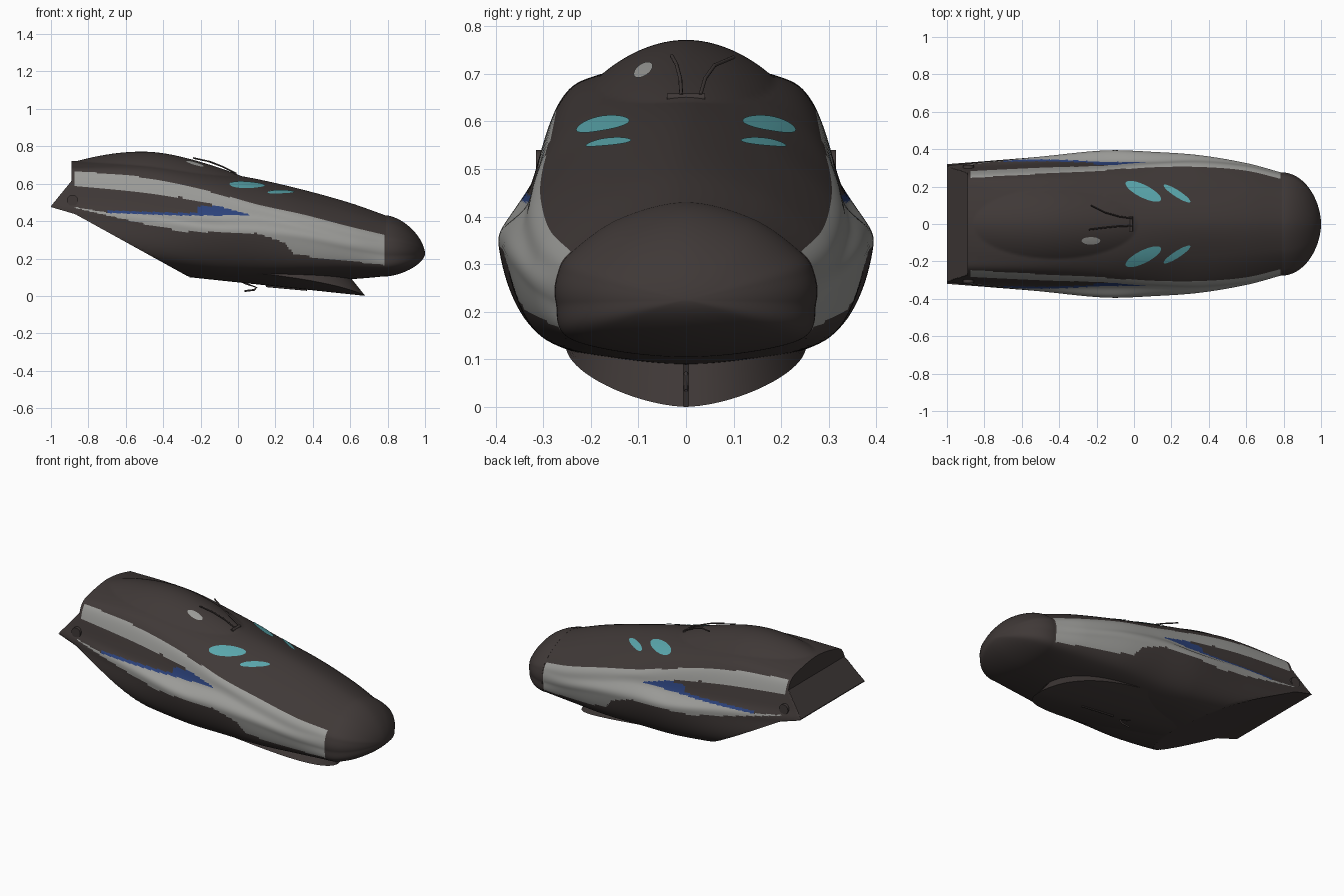
import bpy, bmesh, math
from mathutils import Vector
from mathutils.bvhtree import BVHTree

if "Cube" in bpy.data.objects:
    bpy.data.objects.remove(bpy.data.objects["Cube"])


def material(name, rgb):
    m = bpy.data.materials.new(name)
    m.diffuse_color = (*rgb, 1)
    m.use_nodes = True
    m.node_tree.nodes["Principled BSDF"].inputs["Base Color"].default_value = m.diffuse_color
    return m


DARK = material("dark_brown", (0.050, 0.040, 0.038))
GREY = material("light_grey", (0.33, 0.33, 0.315))
TEAL = material("lamp_teal", (0.10, 0.38, 0.41))
BLUE = material("stripe_blue", (0.025, 0.055, 0.20))


def make_object(name, bm, mats, angle=35):
    bmesh.ops.recalc_face_normals(bm, faces=bm.faces)
    me = bpy.data.meshes.new(name)
    bm.to_mesh(me)
    bm.free()
    ob = bpy.data.objects.new(name, me)
    bpy.context.collection.objects.link(ob)
    for m in mats:
        me.materials.append(m)
    bpy.ops.object.select_all(action='DESELECT')
    ob.select_set(True)
    bpy.context.view_layer.objects.active = ob
    bpy.ops.object.shade_smooth_by_angle(angle=math.radians(angle))
    return ob


def lerp(table, x):
    if x <= table[0][0]:
        return table[0][1]
    for (x0, a), (x1, b) in zip(table, table[1:]):
        if x <= x1:
            return a + (b - a) * (x - x0) / (x1 - x0)
    return table[-1][1]


# Hull stations: x, roof z, then (y, z) of shoulder, stripe top, side, widest, sill, and belly z
STATIONS = [
    (-1.00, .720, .17, .695, .250, .662, .295, .53, .312, .45, .29, .30, .20),
    (-0.50, .720, .18, .695, .270, .630, .325, .47, .360, .39, .31, .20, .12),
    (-0.15, .668, .17, .640, .285, .560, .332, .43, .393, .345, .30, .15, .10),
    (0.10, .625, .17, .583, .303, .490, .335, .42, .385, .33, .29, .14, .09),
    (0.35, .567, .17, .520, .305, .435, .340, .37, .366, .30, .29, .14, .09),
    (0.60, .497, .16, .455, .285, .370, .315, .31, .322, .25, .26, .14, .09),
    (0.79, .430, .14, .395, .240, .325, .268, .28, .272, .22, .235, .14, .105),
]


def station(x):
    """Cubic interpolation of the station table along x."""
    S = STATIONS
    i = max(k for k in range(len(S) - 1) if S[k][0] <= x + 1e-9)

    def slope(k, c):
        a, b = S[max(k - 1, 0)], S[min(k + 1, len(S) - 1)]
        return (b[c] - a[c]) / (b[0] - a[0])
    h = S[i + 1][0] - S[i][0]
    t = (x - S[i][0]) / h
    return [(2*t**3 - 3*t*t + 1) * S[i][c] + (t**3 - 2*t*t + t) * h * slope(i, c)
            + (3*t*t - 2*t**3) * S[i+1][c] + (t**3 - t*t) * h * slope(i + 1, c)
            for c in range(1, 13)]


def ring(x, sub=16):
    """Closed smooth cross-section as (y, z) pairs."""
    s = station(x)
    half = [(s[k], s[k + 1]) for k in range(1, 11, 2)]
    pts = [(0, s[0])] + half + [(0, s[11])] + [(-y, z) for y, z in reversed(half)]
    n, out = len(pts), []
    for i in range(n):
        p = [Vector(pts[(i + k) % n]) for k in (-1, 0, 1, 2)]
        for j in range(sub):
            t = j / sub
            out.append(0.5 * (2*p[1] + (p[2]-p[0])*t + (2*p[0]-5*p[1]+4*p[2]-p[3])*t*t
                              + (3*p[1]-p[0]-3*p[2]+p[3])*t**3))
    return out


def loft(rings):
    bm = bmesh.new()
    vs = [[bm.verts.new(p) for p in r] for r in rings]
    n = len(vs[0])
    for a, b in zip(vs, vs[1:]):
        for j in range(n):
            bm.faces.new((a[j], a[(j+1) % n], b[(j+1) % n], b[j]))
    bm.faces.new(vs[0])
    bm.faces.new(vs[-1])
    return bm


# Main body: lofted, with a cut-off belly, slanted tail and raised canopy
BELLY = [(-1, .475), (-.87, .437), (-.26, .10), (0, .08), (.79, .08)]
TAIL = [(-1, .48), (-.89, .615)]


def hull_ring(x):
    out = []
    for y, z in ring(x):
        r2 = ((x + .42) / .44) ** 2 + (y / .185) ** 2
        if z > .5 and r2 < 1:
            z += .053 * (1 - r2)
        if x < -.8899:
            z = min(z, lerp(TAIL, x))
        out.append((x, y, max(z, lerp(BELLY, x))))
    return out


xs = [-1 + .11 * i / 10 for i in range(11)] + [-.8895 + 1.6795 * i / 210 for i in range(211)]
body = loft([hull_ring(x) for x in xs])

# Side stripe limits, as height along x
UPPER = [(-.87, .667), (-.58, .645), (-.31, .60), (.06, .50), (.33, .44), (.6, .37), (.79, .325)]
LOWER = [(-.87, .47), (-.74, .44), (-.5, .385), (-.3, .345), (.1, .335), (.25, .285),
         (.3, .22), (.78, .165)]
GAP_TOP = [(-.87, .587), (-.58, .565), (-.31, .528), (-.12, .485), (.06, .435)]
GAP_LOW = [(-.87, .475), (-.685, .443), (-.31, .43), (.06, .43)]
for f in body.faces:
    c = f.calc_center_median()
    if -.87 < c.x < .78 and abs(f.normal.x) < .95 and lerp(LOWER, c.x) < c.z < lerp(UPPER, c.x):
        low = lerp(GAP_LOW, c.x)
        if c.x < .06 and low < c.z < lerp(GAP_TOP, c.x):
            strip = .05 if c.x > -.22 else .014
            f.material_index = 2 if c.x > -.7 and c.z < low + strip else 0
        else:
            f.material_index = 1
tree = BVHTree.FromBMesh(body)
make_object("body", body, [DARK, GREY, BLUE])

# Rounded nose cap
base, caps = ring(.79), []
for i in range(33):
    t = .9995 * math.sin(i / 32 * math.pi / 2)
    sy, sz = (1 - t ** 2) ** .55, (1 - t ** 1.6) ** .6
    caps.append([(.79 + .21 * t, y * sy * 1.004, .225 + (z - .225) * sz * 1.004) for y, z in base])
make_object("nose_cap", loft(caps), [DARK])


# Thin plates draped over the roof
def drape(name, cx, cy, dx, dy, length, width, mat):
    d = Vector((dx, dy)).normalized()
    n = Vector((-d.y, d.x))
    bm = bmesh.new()
    rows = []
    for i in range(1, 6):
        row = []
        for j in range(32):
            a = 2 * math.pi * j / 32
            p = Vector((cx, cy)) + (d * math.cos(a) * length + n * math.sin(a) * width) * i / 5
            hit = tree.ray_cast(Vector((p.x, p.y, 2)), Vector((0, 0, -1)))[0]
            row.append(bm.verts.new((p.x, p.y, hit.z + .004)))
        rows.append(row)
    bm.faces.new(rows[0])
    for a, b in zip(rows, rows[1:]):
        for j in range(32):
            bm.faces.new((a[j], a[(j+1) % 32], b[(j+1) % 32], b[j]))
    make_object(name, bm, [mat])


for side, s in (("left", 1), ("right", -1)):
    drape("main_lamp_" + side, .05, .175 * s, .18, -.09 * s, .105, .034, TEAL)
    drape("small_lamp_" + side, .23, .163 * s, .14, -.09 * s, .084, .018, TEAL)
drape("windscreen_patch", -.23, -.09, 1, 0, .05, .02, GREY)

# Plough skirt under the nose: V-shaped sole with walls leaning in at the top
def sole(x, y):
    return .10 - .106 * (x + .26) + .06 * (abs(y) / .25) ** 1.6


bm = bmesh.new()
rows = []
N = 40
for i in range(N + 1):
    u = math.sin(i / N * math.pi / 2)
    x = -.26 + .94 * u
    w = .255 * max(1 - u ** 4, 0.0004) ** .5
    bottom = [(x, w * k / 6, sole(x, w * k / 6)) for k in range(-6, 7)]
    xt, zt = -.26 + .84 * u, .125
    top = [(xt, w * .97, max(zt, bottom[-1][2])), (xt, -w * .97, max(zt, bottom[0][2]))]
    rows.append([bm.verts.new(p) for p in bottom + top])
for a, b in zip(rows, rows[1:]):
    n = len(a)
    for j in range(n):
        bm.faces.new((a[j], a[(j+1) % n], b[(j+1) % n], b[j]))
make_object("plough_skirt", bm, [DARK])


# Wipers and underside rods as thin tubes
def tube(name, pts, r):
    cu = bpy.data.curves.new(name, 'CURVE')
    cu.dimensions = '3D'
    cu.bevel_depth = r
    cu.bevel_resolution = 2
    cu.use_fill_caps = True
    sp = cu.splines.new('POLY')
    sp.points.add(len(pts) - 1)
    for p, q in zip(sp.points, pts):
        p.co = (*q, 1)
    cu.materials.append(DARK)
    bpy.context.collection.objects.link(bpy.data.objects.new(name, cu))


tube("wiper_a", [(-.01, -.01, .655), (-.08, -.012, .69), (-.16, -.02, .72), (-.24, -.03, .738)], .004)
tube("wiper_b", [(-.01, .03, .655), (-.08, .04, .69), (-.15, .06, .718), (-.23, .10, .735)], .004)
tube("wiper_base", [(-.015, -.04, .65), (-.015, .04, .65)], .009)
tube("under_rod", [(.15, 0, .052), (.37, 0, .032)], .005)
tube("under_hook", [(.03, 0, .07), (.10, 0, .045), (.085, 0, .032), (.035, 0, .026)], .005)

# Round fittings on the tail sides
for side, s in (("left", 1), ("right", -1)):
    bm = bmesh.new()
    bmesh.ops.create_cone(bm, cap_ends=True, segments=24, radius1=.03, radius2=.03, depth=.02)
    for v in bm.verts:
        v.co = (v.co.x - .885, s * .305 + v.co.z, v.co.y + .51)
    make_object("tail_fitting_" + side, bm, [DARK])
